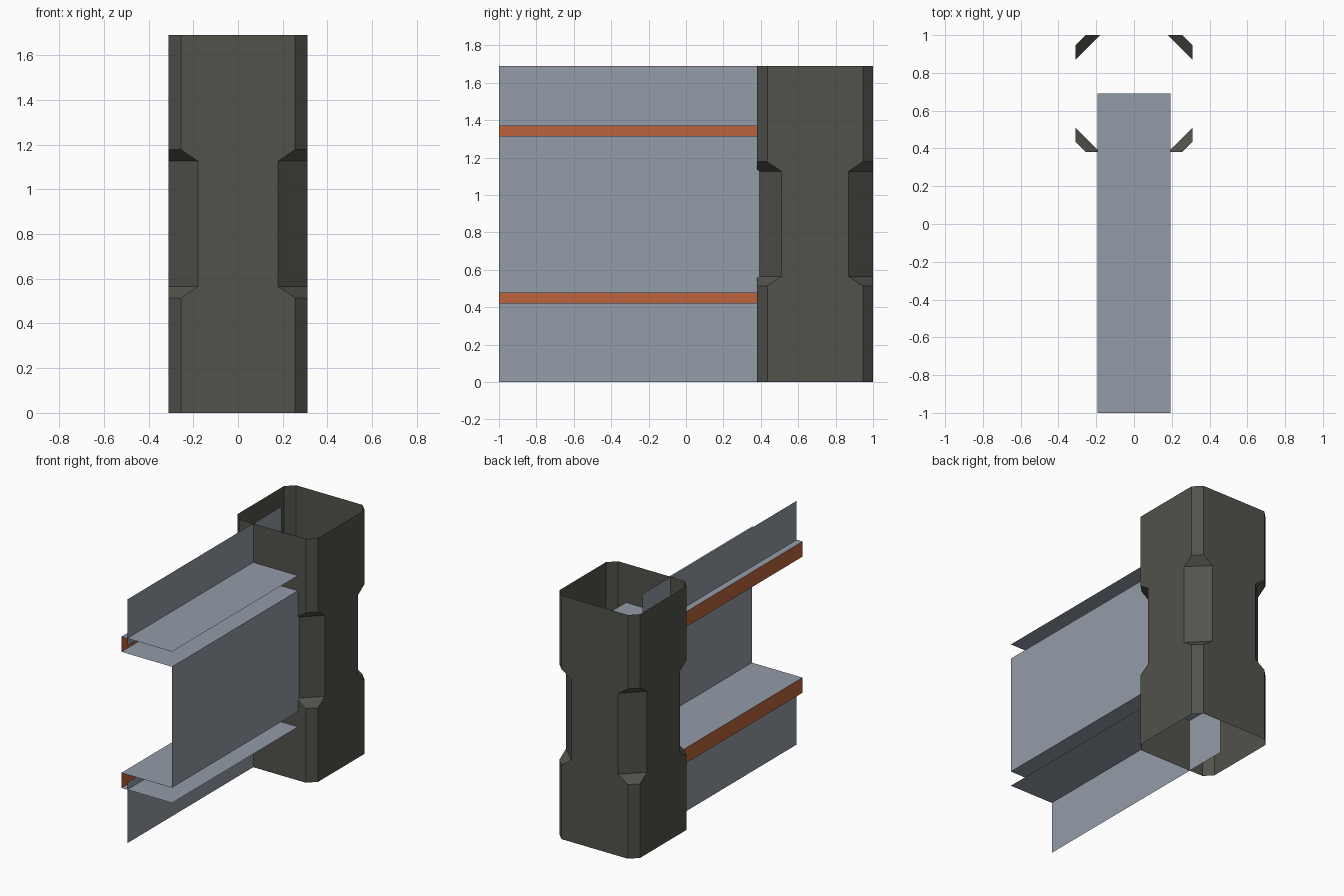
import bpy, bmesh

if "Cube" in bpy.data.objects:
    bpy.data.objects.remove(bpy.data.objects["Cube"])


def material(name, rgb):
    lin = [(c / 255 / 12.92) if c < 11 else ((c / 255 + 0.055) / 1.055) ** 2.4 for c in rgb]
    m = bpy.data.materials.new(name)
    m.diffuse_color = (*lin, 1)
    m.use_nodes = True
    m.node_tree.nodes["Principled BSDF"].inputs["Base Color"].default_value = m.diffuse_color
    return m


PANEL = material("blue grey panel", (148, 156, 167))
POST = material("dark stone grey", (82, 82, 76))
TRIM = material("rust orange", (188, 100, 60))


def add_object(name, bm, mat):
    me = bpy.data.meshes.new(name)
    bm.to_mesh(me)
    bm.free()
    me.materials.append(mat)
    ob = bpy.data.objects.new(name, me)
    bpy.context.collection.objects.link(ob)
    return ob


Y0, Y1 = -1.0, 0.69        # panels run from the front end to the post centre


def strip(name, a, b, mat):
    """Flat sheet: line a-b in the xz plane, extruded along y."""
    bm = bmesh.new()
    pts = [(a, Y0), (a, Y1), (b, Y1), (b, Y0)]
    bm.faces.new([bm.verts.new((p[0], y, p[1])) for p, y in pts])
    return add_object(name, bm, mat)


# Post: open square tube with chamfers that deepen around the middle
HALF, CY = 0.31, 0.69
levels = [(0, .055), (.514, .055), (.565, .13), (1.127, .13), (1.178, .055), (1.69, .055)]
bm = bmesh.new()
rings = []
for z, c in levels:
    h, k = HALF, HALF - c
    outline = [(k, -h), (h, -k), (h, k), (k, h), (-k, h), (-h, k), (-h, -k), (-k, -h)]
    rings.append([bm.verts.new((x, CY + y, z)) for x, y in outline])
for low, high in zip(rings, rings[1:]):
    for i in range(8):
        j = (i + 1) % 8
        bm.faces.new((low[i], low[j], high[j], high[i]))
add_object("post", bm, POST)

# Wall panels: recessed upper and lower, flush middle
W, IN = 0.194, -0.149
strip("upper_panel", (IN, 1.69), (IN, 1.368), PANEL)
strip("middle_panel", (W, 1.315), (W, 0.476), PANEL)
strip("lower_panel", (IN, 0.422), (IN, 0), PANEL)

# Two horizontal ledges, each a pair of shelves closed by an orange trim
for name, z0, z1 in (("upper", 1.315, 1.42), ("lower", 0.371, 0.476)):
    strip(name + "_ledge_top", (W, z1), (-W, z1), PANEL)
    strip(name + "_ledge_bottom", (-W, z0), (W, z0), PANEL)
    strip(name + "_ledge_trim", (-W, z0), (-W, z1), TRIM)

# Sheets: top faces up, bottom faces down, panels face +x, trim faces -x
for ob in bpy.context.collection.objects:
    want = None
    if "top" in ob.name:
        want = (0, 0, 1)
    elif "bottom" in ob.name:
        want = (0, 0, -1)
    elif "trim" in ob.name:
        want = (-1, 0, 0)
    elif "panel" in ob.name:
        want = (1, 0, 0)
    if want:
        n = ob.data.polygons[0].normal
        if sum(p * q for p, q in zip(n, want)) < 0:
            ob.data.flip_normals()
